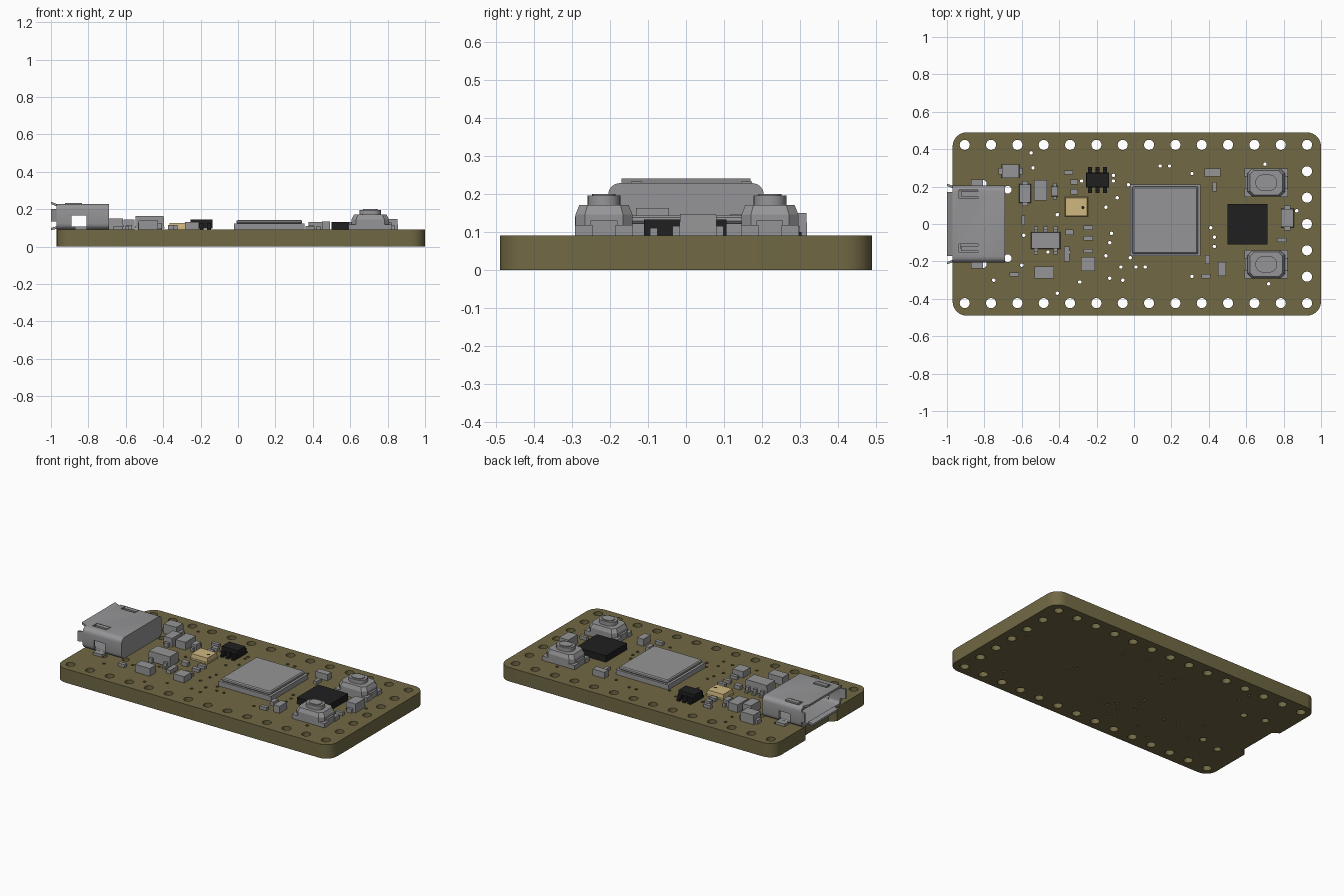
import bpy
import bmesh
from math import sin, cos, pi

if "Cube" in bpy.data.objects:
    bpy.data.objects.remove(bpy.data.objects["Cube"], do_unlink=True)


def material(name, rgb):
    mat = bpy.data.materials.new(name)
    mat.use_nodes = True
    mat.diffuse_color = (*rgb, 1)
    mat.node_tree.nodes["Principled BSDF"].inputs["Base Color"].default_value = (*rgb, 1)
    return mat


OLIVE = material("olive board", (0.165, 0.14, 0.058))
GREY = material("metal grey", (0.3, 0.3, 0.31))
BLACK = material("chip black", (0.014, 0.014, 0.015))
GOLD = material("pale gold", (0.62, 0.48, 0.22))
TOP = 0.09  # upper surface of the board


def rounded(w, d, r, steps=4):
    """Counter-clockwise rounded rectangle around the origin."""
    points = []
    for quarter, (sx, sy) in enumerate([(1, 1), (-1, 1), (-1, -1), (1, -1)]):
        for i in range(steps + 1):
            a = (quarter + i / steps) * pi / 2
            points.append((sx * (w / 2 - r) + r * cos(a), sy * (d / 2 - r) + r * sin(a)))
    return points


def circle(x, y, r, sides):
    return [(x + r * cos(2 * pi * i / sides), y + r * sin(2 * pi * i / sides))
            for i in range(sides)]


def prism(name, outline, low, high, mat, loc=(0, 0, 0), rot=(0, 0, 0), taper=1.0):
    """Extrude an outline along local z, optionally shrinking the far end."""
    bm = bmesh.new()
    bottom = [bm.verts.new((x, y, low)) for x, y in outline]
    top = [bm.verts.new((x * taper, y * taper, high)) for x, y in outline]
    bm.faces.new(bottom[::-1])
    bm.faces.new(top)
    for i in range(len(outline)):
        j = (i + 1) % len(outline)
        bm.faces.new((bottom[i], bottom[j], top[j], top[i]))
    bmesh.ops.recalc_face_normals(bm, faces=bm.faces)
    mesh = bpy.data.meshes.new(name)
    bm.to_mesh(mesh)
    bm.free()
    mesh.materials.append(mat)
    obj = bpy.data.objects.new(name, mesh)
    obj.location, obj.rotation_euler = loc, rot
    bpy.context.collection.objects.link(obj)
    return obj


def box(name, x, y, w, d, low, high, mat, taper=1.0):
    corners = [(w / 2, d / 2), (-w / 2, d / 2), (-w / 2, -d / 2), (w / 2, -d / 2)]
    return prism(name, corners, low, high, mat, (x, y, 0), taper=taper)


def activate(obj):
    bpy.ops.object.select_all(action="DESELECT")
    obj.select_set(True)
    bpy.context.view_layer.objects.active = obj


def smooth(obj):
    activate(obj)
    bpy.ops.object.shade_smooth_by_angle()


def cut(obj, cutter):
    mod = obj.modifiers.new("cut", "BOOLEAN")
    mod.operation, mod.solver, mod.object = "DIFFERENCE", "EXACT", cutter
    activate(obj)
    bpy.ops.object.modifier_apply(modifier=mod.name)
    bpy.data.objects.remove(cutter, do_unlink=True)


# Board: rounded plate with a notch under the connector, pin holes and vias
outline = [(x + 0.015, y) for x, y in rounded(1.97, 0.98, 0.075, 6)]
half = len(outline) // 2
notch = [(-0.97, 0.16), (-0.93, 0.13), (-0.93, -0.13), (-0.97, -0.16)]
loops = [outline[:half] + notch + outline[half:]]
pitch = 0.1408
for i in range(14):
    for y in (0.423, -0.423):
        loops.append(circle(-0.905 + pitch * i, y, 0.027, 20))
for i in range(-2, 3):
    loops.append(circle(0.925, pitch * i, 0.027, 20))
for side in (1, -1):
    loops.append(circle(-0.675, side * 0.183, 0.021, 16))
    loops.append(circle(-0.81, side * 0.215, 0.022, 16))
vias = [(-55, 38), (-54, 30), (19, 31), (14, 31), (31, 27), (-28, 23), (-11, 26),
        (-11, 23), (-9, 14), (-15, 9), (-41, 5), (-12, -5), (-13, -10), (-15, -17),
        (-35, -15), (-46, -15), (-60, -22), (-59, -6), (-75, -30), (-41, -37),
        (-29, -31), (-13, -29), (-6, -30), (-7, -23), (1, -23), (6, -23), (-2, -18),
        (41, -2), (43, -7), (43, -12), (31, -28), (70, 32), (87, 7), (72, -32), (-3, 21)]
loops += [circle(x / 100, y / 100, 0.0095, 10) for x, y in vias]

curve = bpy.data.curves.new("board", "CURVE")
curve.dimensions, curve.fill_mode, curve.extrude = "2D", "BOTH", TOP / 2
for loop in loops:
    spline = curve.splines.new("POLY")
    spline.points.add(len(loop) - 1)
    for point, (x, y) in zip(spline.points, loop):
        point.co = (x, y, 0, 1)
    spline.use_cyclic_u = True
curve.materials.append(OLIVE)
board = bpy.data.objects.new("board", curve)
board.location.z = TOP / 2
bpy.context.collection.objects.link(board)
activate(board)
bpy.ops.object.convert(target="MESH")
smooth(bpy.context.object)

# Connector: hollow shell open at the board edge, with side windows and top slots
ALONG_X = (pi / 2, 0, pi / 2)
ALONG_Y = (pi / 2, 0, 0)
shell = prism("connector_shell", rounded(0.41, 0.136, 0.03), -0.97, -0.69, GREY,
              (0, 0, 0.16), ALONG_X)
cut(shell, prism("cavity", rounded(0.38, 0.112, 0.02), -1, -0.74, GREY,
                 (0, 0, 0.16), ALONG_X))
cut(shell, box("window", -0.85, 0, 0.08, 0.6, 0.108, 0.165, GREY))
for y in (0.16, -0.13):
    cut(shell, box("slot", -0.885, y, 0.1, 0.045, 0.2, 0.25, GREY))
    box("spring_finger", -0.88, y, 0.09, 0.027, 0.215, 0.232, GREY)
smooth(shell)
box("connector_tongue", -0.83, 0, 0.2, 0.26, 0.172, 0.19, GREY)
for name, z, rise, width in (("upper_lip", 0.215, 0.012, 0.34), ("lower_lip", 0.095, -0.008, 0.26)):
    profile = [(-0.97, z), (-0.97, z + 0.013), (-1, z + rise + 0.013), (-1, z + rise)]
    prism(name, profile, -width / 2, width / 2, GREY, rot=ALONG_Y)
for side in (1, -1):
    lip = [(-0.97, 0.192), (-0.97, 0.205), (-1, 0.215), (-1, 0.203)]
    prism("side_lip", [(x, y * side) for x, y in lip], 0.135, 0.2, GREY)
    box("shell_tab", -0.84, side * 0.218, 0.065, 0.04, TOP, 0.107, GREY)

# Main shielded module: wide skirt and rounded lid
box("module_skirt", 0.167, 0.02, 0.375, 0.38, TOP, 0.122, GREY)
lid = prism("module_lid", rounded(0.355, 0.365, 0.012), 0.122, 0.143, GREY,
            (0.167, 0.02, 0), taper=0.98)
lid.modifiers.new("soft edge", "BEVEL").width = 0.006

# Black square chip
box("square_chip", 0.607, -0.002, 0.215, 0.217, TOP, 0.132, BLACK)

# Push buttons: chamfered case, corner legs and oval plunger
for y in (0.221, -0.216):
    prism("button_case", rounded(0.2, 0.15, 0.025, 1), TOP, 0.145, GREY, (0.707, y, 0))
    prism("button_cover", rounded(0.2, 0.15, 0.025, 1), 0.145, 0.17, GREY,
          (0.707, y, 0), taper=0.87)
    for sx in (1, -1):
        box("button_end_clip", 0.707 + sx * 0.1, y, 0.025, 0.07, TOP, 0.13, GREY)
        for sy in (1, -1):
            box("button_leg", 0.707 + sx * 0.095, y + sy * 0.053, 0.044, 0.046,
                TOP, 0.118, GREY)
    smooth(prism("button_plunger", rounded(0.115, 0.086, 0.04, 6), 0.165, 0.195, GREY,
                 (0.707, y, 0)))
    smooth(prism("plunger_cap", rounded(0.08, 0.062, 0.028, 6), 0.195, 0.2, GREY,
                 (0.707, y, 0)))


# Leaded chips: body raised on small feet along both long sides
def leaded_chip(name, x, y, w, d, high, mat, upper_feet, lower_feet, step):
    box(name, x, y, w, d, 0.097, high, mat, taper=0.96)
    for side, feet in ((1, upper_feet), (-1, lower_feet)):
        for i in feet:
            px, py = x + i * step, y + side * (d / 2 + 0.005)
            box(name + "_shoulder", px, py, 0.022, 0.024, TOP, 0.125, mat)
            box(name + "_foot", px, py + side * 0.016, 0.022, 0.016, TOP, 0.1, mat)


leaded_chip("black_chip", -0.196, 0.235, 0.122, 0.08, 0.145, BLACK,
            (-1, 0, 1), (-1, 0, 1), 0.04)
leaded_chip("regulator", -0.472, -0.088, 0.156, 0.09, 0.162, GREY,
            (-1, 0, 1), (-1, 1), 0.052)

# Gold sensor with a small port
box("sensor_base", -0.308, 0.092, 0.128, 0.108, TOP, 0.1, GOLD)
box("sensor_lid", -0.308, 0.092, 0.122, 0.102, 0.1, 0.126, GOLD, taper=0.94)
prism("sensor_port", circle(-0.273, 0.088, 0.008, 12), 0.125, 0.127, BLACK)

# Parts with metal end caps: x, y, width, depth, top height, cap axis
for x, y, w, d, high, axis in (
        (-0.66, 0.282, 0.095, 0.074, 0.15, "x"), (-0.583, 0.163, 0.062, 0.1, 0.145, "y"),
        (-0.423, 0.175, 0.036, 0.055, 0.13, "y"), (0.82, 0.032, 0.07, 0.1, 0.147, "y")):
    box("capped_part", x, y, w, d, TOP, high, GREY, taper=0.95)
    if axis == "x":
        box("end_caps", x, y, w + 0.034, d * 0.5, TOP, 0.115, GREY)
    else:
        box("end_caps", x, y, w * 0.5, d + 0.034, TOP, 0.115, GREY)

# Small surface parts in hundredths: x, y, width, depth, height
for x, y, w, d, h in (
        (-50, 18, 7, 11, 5), (-35, 27.5, 5, 2.2, 2), (42, 27.5, 8.5, 4.2, 4),
        (43, 20, 2.2, 5, 2), (-32, 22.5, 4, 2.8, 2), (-32, 17.3, 4, 2.8, 2),
        (-24.5, -2, 5, 2.2, 2), (-24.5, -7.5, 5, 2.4, 2), (-24.5, -14.5, 5, 2.2, 2),
        (-34.5, -4.5, 4.5, 3, 2.5), (-36, -16, 3, 8, 2.5), (-24.7, -21.5, 7.5, 7.5, 4),
        (-48, -26, 10.5, 6.5, 5), (-64, -27, 5, 2.2, 2), (39.2, -19, 2.6, 5, 2.5),
        (47, -24, 4.4, 7.5, 4.5), (38.5, -28, 5, 2.4, 2), (79, -8.5, 5, 2, 2),
        (-59.3, 2, 1.8, 5, 2)):
    box("small_part", x / 100, y / 100, w / 100, d / 100, TOP, TOP + h / 100, GREY)
